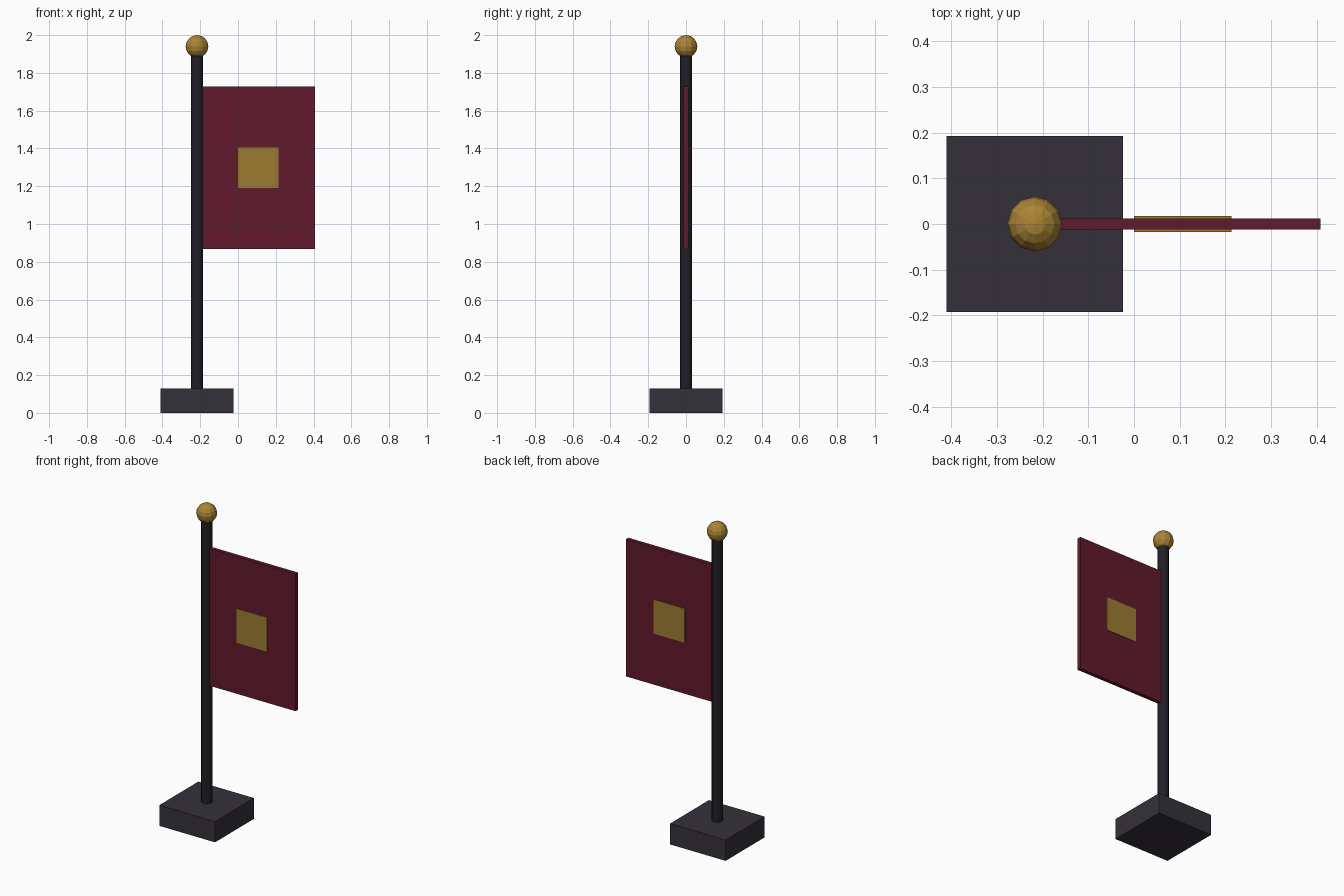
import bpy

if "Cube" in bpy.data.objects:
    bpy.data.objects.remove(bpy.data.objects["Cube"])

POLE_X = -0.217


def material(name, rgb):
    mat = bpy.data.materials.new(name)
    mat.diffuse_color = (*rgb, 1)
    mat.use_nodes = True
    mat.node_tree.nodes["Principled BSDF"].inputs["Base Color"].default_value = mat.diffuse_color
    return mat


def finish(name, mat):
    ob = bpy.context.object
    ob.name = name
    ob.data.materials.append(mat)
    return ob


def box(name, lo, hi, mat):
    centre = [(a + b) / 2 for a, b in zip(lo, hi)]
    bpy.ops.mesh.primitive_cube_add(size=1, location=centre)
    ob = finish(name, mat)
    ob.scale = [b - a for a, b in zip(lo, hi)]
    bpy.ops.object.transform_apply(location=False, rotation=False, scale=True)
    return ob


stone = material("dark_stone", (0.035, 0.03, 0.042))
iron = material("dark_iron", (0.016, 0.014, 0.02))
cloth = material("crimson_cloth", (0.12, 0.01, 0.025))
gold = material("gold", (0.4, 0.23, 0.035))
emblem_gold = material("emblem_gold", (0.33, 0.2, 0.03))

# Square foot
box("base", (POLE_X - 0.193, -0.193, 0), (POLE_X + 0.193, 0.193, 0.13), stone)

# Upright pole
bpy.ops.mesh.primitive_cylinder_add(vertices=12, radius=0.032, depth=1.78,
                                    location=(POLE_X, 0, 1.02))
finish("pole", iron)

# Ball on top
bpy.ops.mesh.primitive_uv_sphere_add(segments=12, ring_count=8, radius=0.06,
                                     location=(POLE_X, 0, 1.94))
finish("finial", gold)

# Flag panel with a square patch showing on both faces
box("banner", (-0.193, -0.012, 0.868), (0.408, 0.012, 1.728), cloth)
box("emblem", (0, -0.017, 1.19), (0.214, 0.017, 1.404), emblem_gold)
